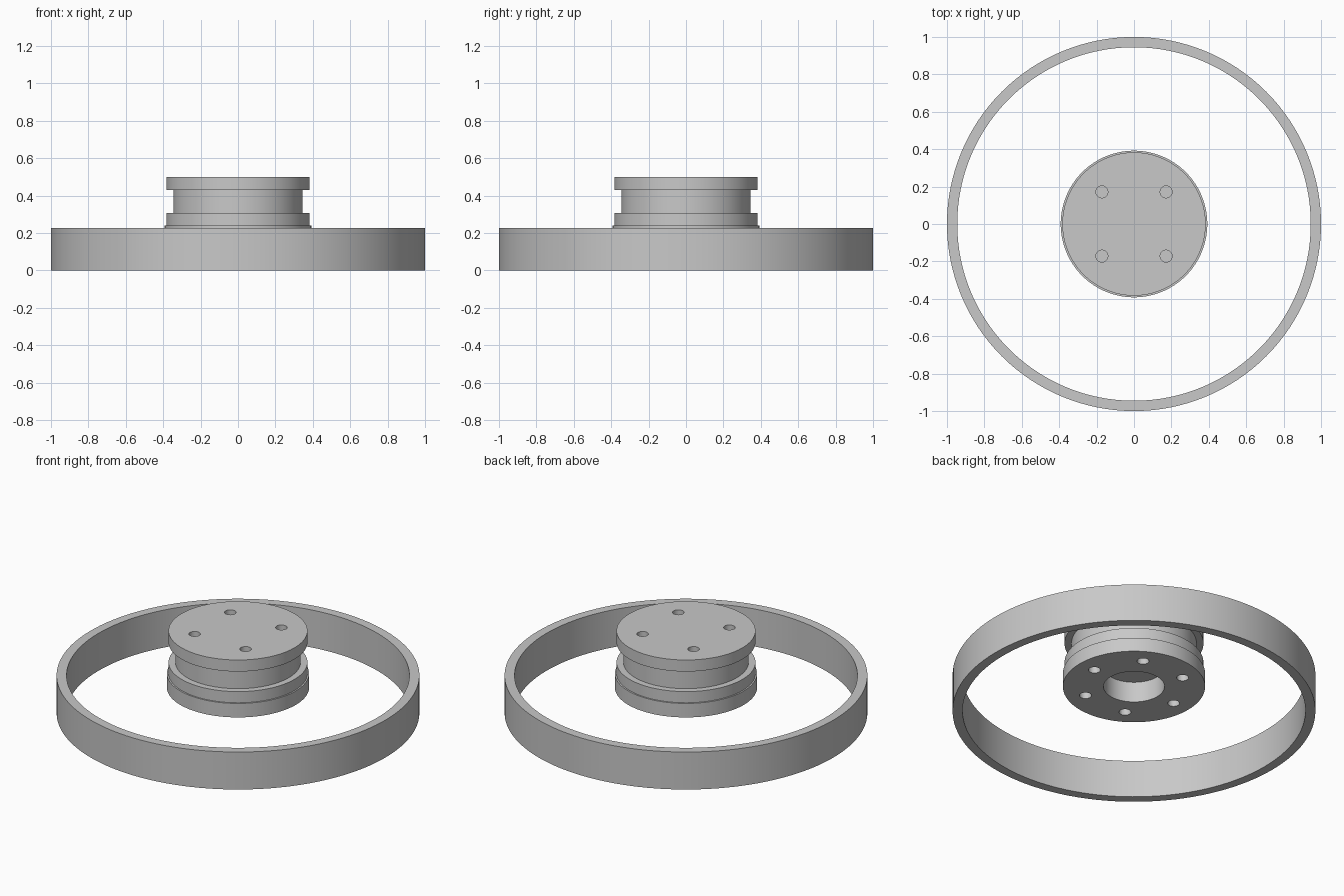
import bpy
import bmesh
from math import cos, sin, radians, pi
from mathutils import Matrix

cube = bpy.data.objects.get("Cube")
if cube:
    bpy.data.objects.remove(cube, do_unlink=True)

# Single grey finish
GREY = (0.58, 0.58, 0.58, 1.0)
metal = bpy.data.materials.new("plain_grey")
metal.use_nodes = True
metal.diffuse_color = GREY
for node in metal.node_tree.nodes:
    if node.type == 'BSDF_PRINCIPLED':
        node.inputs["Base Color"].default_value = GREY


def add_object(name, bm):
    bmesh.ops.recalc_face_normals(bm, faces=bm.faces)
    mesh = bpy.data.meshes.new(name)
    bm.to_mesh(mesh)
    bm.free()
    mesh.materials.append(metal)
    obj = bpy.data.objects.new(name, mesh)
    bpy.context.collection.objects.link(obj)
    return obj


def lathe(name, profile, closed=False, steps=128):
    """Revolve (radius, height) points around the z axis."""
    bm = bmesh.new()
    verts = [bm.verts.new((r, 0, z)) for r, z in profile]
    edges = [bm.edges.new(pair) for pair in zip(verts, verts[1:])]
    if closed:
        edges.append(bm.edges.new((verts[-1], verts[0])))
    bmesh.ops.spin(bm, geom=verts + edges, cent=(0, 0, 0), axis=(0, 0, 1),
                   angle=2 * pi, steps=steps)
    bmesh.ops.remove_doubles(bm, verts=bm.verts, dist=0.0001)
    return add_object(name, bm)


def drill(obj, count, start, circle, radius, low, high):
    """Cut a circle of round vertical holes."""
    bm = bmesh.new()
    for i in range(count):
        a = radians(start) + 2 * pi * i / count
        place = Matrix.Translation((circle * cos(a), circle * sin(a), (low + high) / 2))
        bmesh.ops.create_cone(bm, cap_ends=True, segments=32, radius1=radius,
                              radius2=radius, depth=high - low, matrix=place)
    cutter = add_object("hole_cutter", bm)
    cutter.hide_render = True
    mod = obj.modifiers.new("holes", 'BOOLEAN')
    mod.operation = 'DIFFERENCE'
    mod.solver = 'EXACT'
    mod.object = cutter
    select(obj)
    bpy.ops.object.modifier_apply(modifier=mod.name)
    bpy.data.objects.remove(cutter, do_unlink=True)


def select(obj):
    bpy.ops.object.select_all(action='DESELECT')
    obj.select_set(True)
    bpy.context.view_layer.objects.active = obj


# Large outer band
ring = lathe("outer_ring", [(0.945, 0), (1, 0), (1, 0.228), (0.945, 0.228)], closed=True)

# Lower mounting plate with central bore and six bolt holes
plate = lathe("mounting_plate",
              [(0.168, 0.155), (0.392, 0.155), (0.392, 0.24), (0.168, 0.24)], closed=True)
drill(plate, 6, 0, 0.285, 0.033, 0.1, 0.3)

# Flanged spool with blind bore below and four holes on top
spool = lathe("hub_spool",
              [(0, 0.28), (0.168, 0.28), (0.168, 0.24), (0.383, 0.24), (0.383, 0.308),
               (0.345, 0.308), (0.345, 0.43), (0.383, 0.43), (0.383, 0.5), (0, 0.5)])
drill(spool, 4, 45, 0.243, 0.032, 0.41, 0.6)

for part in (ring, plate, spool):
    select(part)
    bpy.ops.object.shade_smooth_by_angle(angle=radians(30))
